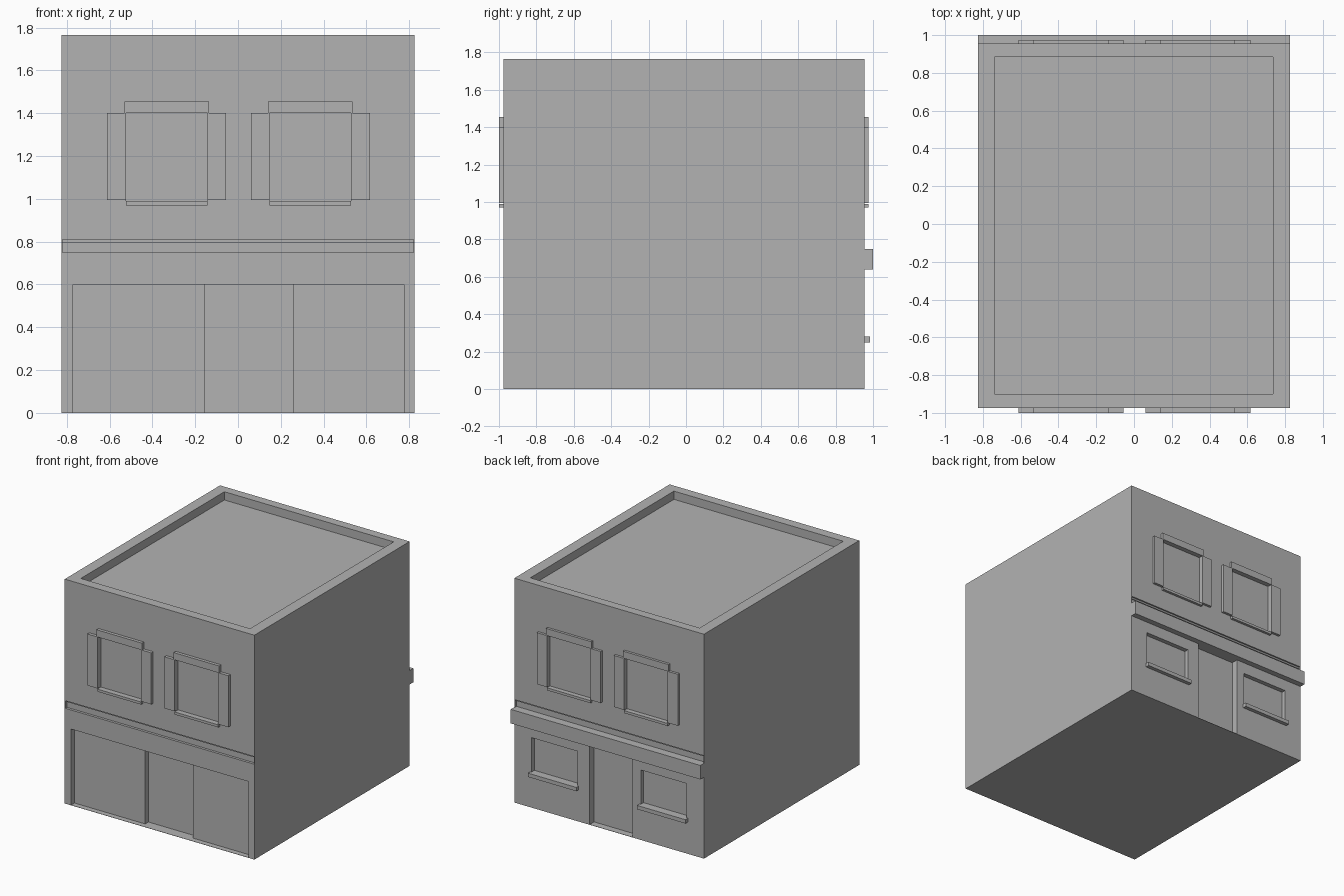
import bpy

cube = bpy.data.objects.get("Cube")
if cube:
    bpy.data.objects.remove(cube, do_unlink=True)

# One plain grey for the whole building
grey = bpy.data.materials.new("plain_grey")
grey.use_nodes = True
grey.diffuse_color = (0.45, 0.45, 0.45, 1)
grey.node_tree.nodes["Principled BSDF"].inputs["Base Color"].default_value = grey.diffuse_color

FRONT, BACK = -0.975, 0.955
HALF_W, HEIGHT = 0.825, 1.765


def box(name, x, y, z):
    """Axis-aligned box from (low, high) ranges."""
    bpy.ops.mesh.primitive_cube_add(size=1)
    ob = bpy.context.object
    ob.name = name
    for v in ob.data.vertices:
        v.co = [r[0] if c < 0 else r[1] for c, r in zip(v.co, (x, y, z))]
    ob.data.materials.append(grey)
    return ob


def cut(x, y, z):
    """Carve a box out of the building."""
    cutter = box("cutter", x, y, z)
    cutter.hide_render = True
    mod = building.modifiers.new("cut", "BOOLEAN")
    mod.operation = "DIFFERENCE"
    mod.solver = "EXACT"
    mod.object = cutter
    bpy.context.view_layer.objects.active = building
    bpy.ops.object.modifier_apply(modifier=mod.name)
    bpy.data.objects.remove(cutter, do_unlink=True)


def recess(side, depth, x, z):
    """Pocket cut into the front or back wall."""
    if side == "front":
        cut(x, (FRONT - 0.1, FRONT + depth), z)
    else:
        cut(x, (BACK - depth, BACK + 0.1), z)


def plate(name, side, out, x, z):
    """Box standing out from the front or back wall."""
    y = (FRONT - out, FRONT) if side == "front" else (BACK, BACK + out)
    return box(f"{side}_{name}", x, y, z)


building = box("building", (-HALF_W, HALF_W), (FRONT, BACK), (0, HEIGHT))

# Roof sunk behind a parapet
cut((-0.738, 0.735), (-0.9, 0.885), (1.7, 2))

# Shopfront opening with a deeper doorway
recess("front", 0.043, (-0.77, 0.775), (0.002, 0.6))
recess("front", 0.083, (-0.155, 0.26), (0.002, 0.6))

# Back doorway
recess("back", 0.055, (-0.205, 0.17), (0.002, 0.64))

for side, out in (("front", 0.025), ("back", 0.02)):
    # Stepped groove between the storeys
    recess(side, 0.012, (-0.82, 0.82), (0.75, 0.81))
    recess(side, 0.02, (-0.82, 0.82), (0.75, 0.797))
    # Upper windows with shutters, lintel and sill
    for label, mid in (("right", -0.333), ("left", 0.338)):
        pane = (mid - 0.19, mid + 0.19)
        recess(side, 0.018, pane, (0.99, 1.4))
        plate(f"{label}_shutter_a", side, out, (mid - 0.278, pane[0]), (0.995, 1.4))
        plate(f"{label}_shutter_b", side, out, (pane[1], mid + 0.278), (0.995, 1.4))
        plate(f"{label}_lintel", side, out, (mid - 0.198, mid + 0.198), (1.4, 1.455))
        plate(f"{label}_sill", side, out, pane, (0.97, 0.99))

# Back ground floor windows with sills
for label, mid in (("right", -0.475), ("left", 0.475)):
    recess("back", 0.035, (mid - 0.2, mid + 0.2), (0.28, 0.55))
    plate(f"{label}_lower_sill", "back", 0.03, (mid - 0.21, mid + 0.21), (0.25, 0.28))

# Ledge across the back
plate("ledge", "back", 0.045, (-HALF_W, HALF_W), (0.64, 0.75))
